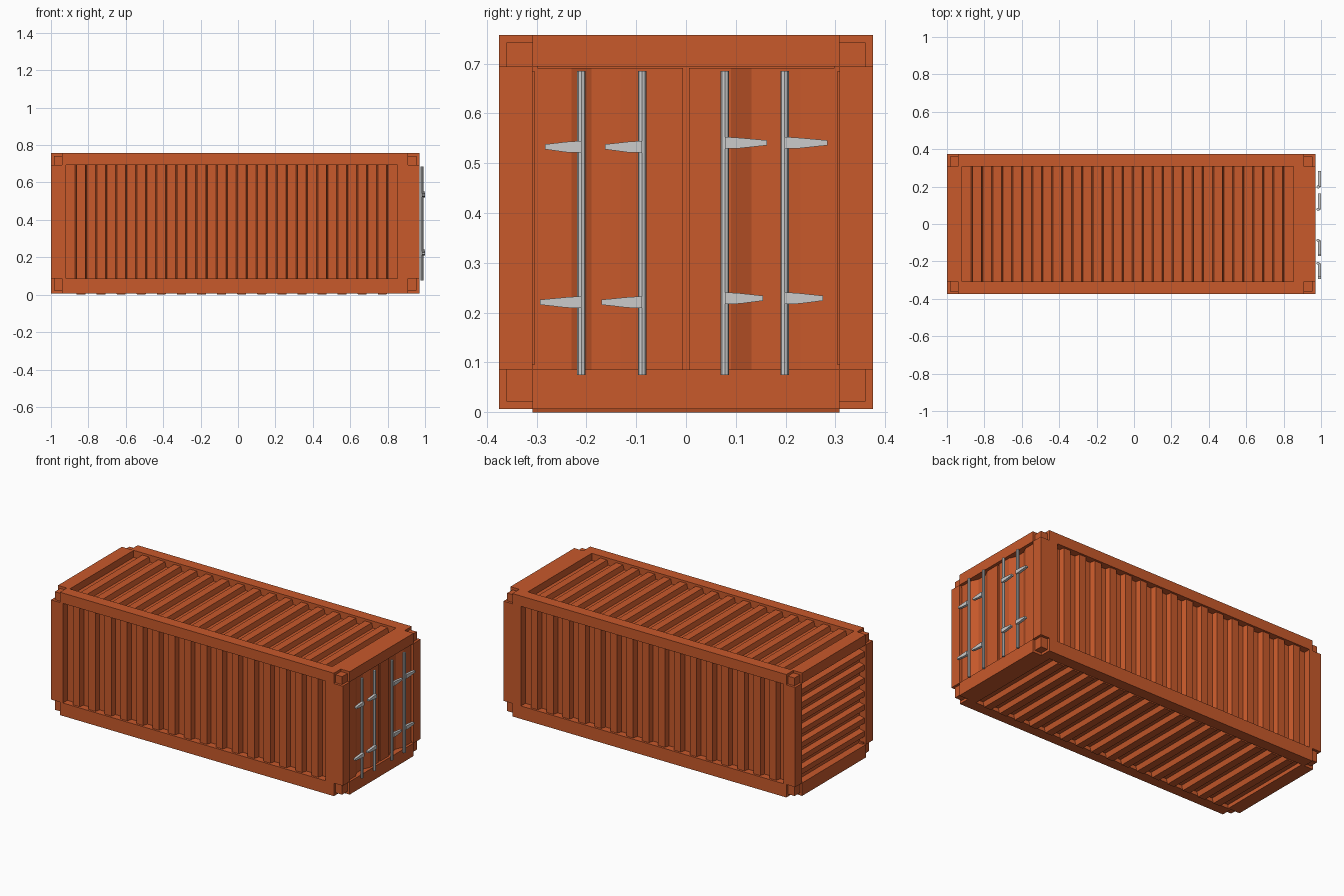
import bpy, bmesh
from mathutils import Vector

if "Cube" in bpy.data.objects:
    bpy.data.objects.remove(bpy.data.objects["Cube"])

paint = bpy.data.materials.new("orange_paint")
paint.diffuse_color = (0.58, 0.10, 0.024, 1)
paint.use_nodes = True
paint.node_tree.nodes["Principled BSDF"].inputs["Base Color"].default_value = paint.diffuse_color


def make(name, verts, faces, mat=paint):
    me = bpy.data.meshes.new(name)
    bm = bmesh.new()
    vs = [bm.verts.new(v) for v in verts]
    for f in faces:
        bm.faces.new([vs[i] for i in f])
    bmesh.ops.recalc_face_normals(bm, faces=bm.faces[:])
    bm.to_mesh(me)
    bm.free()
    ob = bpy.data.objects.new(name, me)
    bpy.context.collection.objects.link(ob)
    if mat:
        me.materials.append(mat)
    return ob


def box(name, x, y, z):
    """Box from (min, max) pairs."""
    v = [(a, b, c) for a in x for b in y for c in z]
    f = [(0, 1, 3, 2), (4, 6, 7, 5), (0, 4, 5, 1), (2, 3, 7, 6), (0, 2, 6, 4), (1, 5, 7, 3)]
    return make(name, v, f)


def prism(name, outline, place, d0, d1, mat=paint):
    """Closed outline (u, v) extruded from d0 to d1; place maps (u, v, d) to xyz."""
    n = len(outline)
    v = [place(a, b, d) for d in (d0, d1) for a, b in outline]
    f = [(i, (i + 1) % n, n + (i + 1) % n, n + i) for i in range(n)]
    f += [tuple(range(n)), tuple(range(n, 2 * n))]
    return make(name, v, f, mat)


def corrugated(name, u0, u1, ribs, outer, inner, c0, c1, place, slope=0.008):
    """Ribbed panel running along u, starting and ending in a valley."""
    half = (u1 - u0) / (2 * ribs + 1)
    pts = [(u0, inner)]
    for i in range(ribs):
        a = u0 + half * (2 * i + 1)
        b = a + half
        s = slope / 2
        pts += [(a - s, inner), (a + s, outer), (b - s, outer), (b + s, inner)]
    pts.append((u1, inner))
    back = inner + (0.006 if inner > outer else -0.006)
    pts += [(u1, back), (u0, back)]
    return prism(name, pts, place, c0, c1)


# Main limits of the frame
X0, X1, Y, Z0, Z1 = -1.0, 0.97, 0.375, 0.007, 0.757
YI, ZL, ZH = 0.308, 0.086, 0.694          # inner edges of the frame
XL, XR = -0.92, 0.852                     # panel opening along the length
INSET = 0.015

# Frame: corner posts, long rails, recessed corner blocks
for s, side in ((-1, "front"), (1, "back")):
    ys = tuple(sorted((s * YI, s * Y)))
    yb = tuple(sorted((s * (YI - 0.01), s * (Y - INSET))))
    box(f"{side}_left_post", (X0, XL), ys, (ZL, ZH))
    box(f"{side}_right_post", (XR, X1), ys, (ZL, ZH))
    for level, z, zb in (("bottom", (Z0, ZL), (Z0 + INSET, ZL + 0.01)),
                         ("top", (ZH, Z1), (ZH - 0.01, Z1 - INSET))):
        box(f"{side}_{level}_rail", (X0 + 0.06, X1 - 0.06), ys, z)
        box(f"{side}_{level}_left_corner", (X0 + INSET, XL), yb, zb)
        box(f"{side}_{level}_right_corner", (XR, X1 - INSET), yb, zb)

# End beams across the width
for level, z in (("bottom", (Z0, ZL)), ("top", (ZH, Z1))):
    box(f"left_{level}_beam", (X0, XL), (-YI, YI), z)
    box(f"right_{level}_beam", (XR, X1), (-YI, YI), z)

# Corrugated walls, roof, floor and closed end
for s, side in ((-1, "front"), (1, "back")):
    corrugated(f"{side}_wall", XL, XR, 16, s * 0.362, s * 0.332, ZL, ZH,
               lambda u, v, d: (u, v, d))
corrugated("roof", XL, XR, 16, 0.744, 0.714, -YI, YI, lambda u, v, d: (u, d, v))
corrugated("floor", XL, XR, 16, 0.0, 0.03, -YI, YI, lambda u, v, d: (u, d, v))
corrugated("closed_end_wall", ZL, ZH, 7, -0.988, -0.955, -YI, YI,
           lambda u, v, d: (v, d, u))

# Door leaves with pressed vertical channels
for s, side in ((-1, "front"), (1, "back")):
    leaf = [(0.006, 0.955), (0.09, 0.955), (0.132, 0.935), (0.19, 0.935),
            (0.23, 0.955), (0.304, 0.955), (0.304, 0.92), (0.006, 0.92)]
    prism(f"{side}_door", [(s * a, b) for a, b in leaf],
          lambda u, v, d: (v, u, d), ZL, ZH - 0.003)
box("door_backing", (0.90, 0.922), (-YI, YI), (ZL, ZH))

# Locking rods with tapered handles
for i, (y, s, upper, lower) in enumerate(((-0.210, -1, 0.073, 0.083), (-0.088, -1, 0.075, 0.082),
                                          (0.078, 1, 0.085, 0.077), (0.198, 1, 0.086, 0.077))):
    bpy.ops.mesh.primitive_cylinder_add(vertices=8, radius=0.0085, depth=0.61,
                                        location=(0.984, y, 0.38))
    bpy.context.object.name = f"lock_rod_{i + 1}"
    dz = 0.0 if s < 0 else 0.008
    for tag, z, length in (("upper", 0.533 + dz, upper), ("lower", 0.221 + dz, lower)):
        shape = [(0, -0.012), (0.03, -0.011), (length, -0.005),
                 (length, 0.005), (0.03, 0.010), (0, 0.012)]
        prism(f"{tag}_handle_{i + 1}", [(y + s * a, z + b) for a, b in shape],
              lambda u, v, d: (d, u, v), 0.984, 1.0, None)
